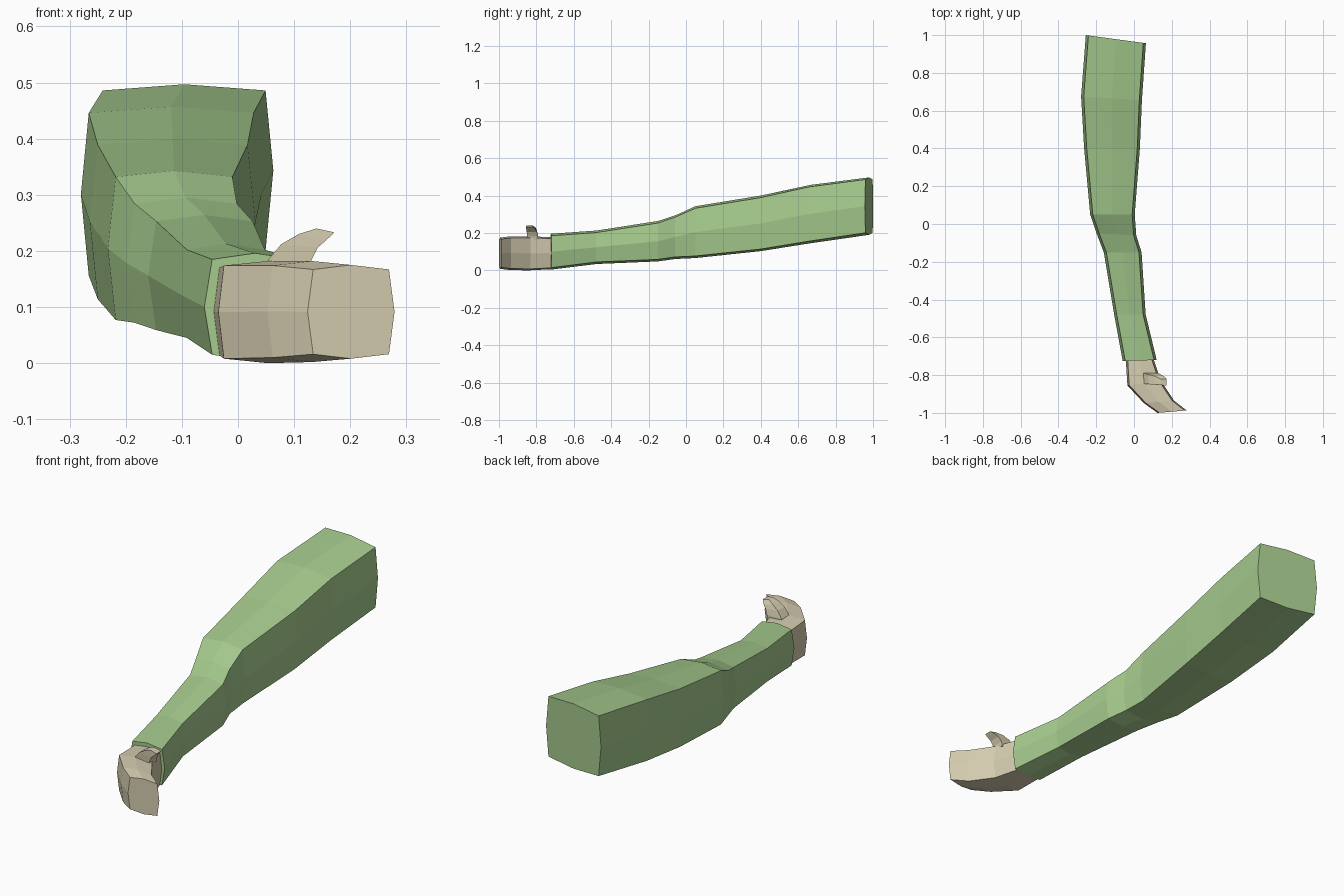
import bpy, bmesh
from mathutils import Vector

if "Cube" in bpy.data.objects:
    bpy.data.objects.remove(bpy.data.objects["Cube"])


def material(name, color):
    m = bpy.data.materials.new(name)
    m.diffuse_color = color
    m.use_nodes = True
    m.node_tree.nodes["Principled BSDF"].inputs["Base Color"].default_value = m.diffuse_color
    return m


def ring(lx, ly, rx, ry, zb, zt, inset=0.014, drop=0.014):
    """Eight-sided bulged box section between a left and a right edge."""
    l, r = Vector((lx, ly, 0)), Vector((rx, ry, 0))
    side = (r - l).normalized() * inset
    mid, zm = (l + r) / 2, (zb + zt) / 2
    pts = [(l, zm), (l + side, zb + drop), (mid, zb), (r - side, zb + drop),
           (r, zm), (r - side, zt - drop), (mid, zt), (l + side, zt - drop)]
    return [Vector((p.x, p.y, z)) for p, z in pts]


def loft(name, rings, mat):
    """Skin consecutive rings and cap both ends."""
    bm = bmesh.new()
    loops = [[bm.verts.new(p) for p in r] for r in rings]
    for a, b in zip(loops, loops[1:]):
        n = len(a)
        for i in range(n):
            j = (i + 1) % n
            bm.faces.new((a[i], a[j], b[j], b[i]))
    bm.faces.new(loops[0])
    bm.faces.new(loops[-1])
    bmesh.ops.recalc_face_normals(bm, faces=bm.faces)
    me = bpy.data.meshes.new(name)
    bm.to_mesh(me)
    bm.free()
    me.materials.append(mat)
    ob = bpy.data.objects.new(name, me)
    bpy.context.collection.objects.link(ob)
    return ob


green = material("sleeve_green", (0.38, 0.60, 0.27, 1))
skin = material("skin_tan", (0.66, 0.60, 0.43, 1))

# Sleeve: shoulder to wrist
sleeve = [
    (-0.255, 1.00, 0.063, 0.957, 0.190, 0.497),
    (-0.280, 0.675, 0.042, 0.655, 0.145, 0.457),
    (-0.264, 0.40, 0.031, 0.40, 0.103, 0.400),
    (-0.232, 0.05, 0.004, 0.05, 0.066, 0.343),
    (-0.198, -0.05, 0.012, -0.06, 0.061, 0.295),
    (-0.160, -0.15, 0.040, -0.15, 0.048, 0.264),
    (-0.105, -0.48, 0.062, -0.48, 0.034, 0.213),
    (-0.060, -0.725, 0.120, -0.72, 0.004, 0.196),
]
loft("sleeve", [ring(*s, drop=0.011) for s in sleeve], green)

# Mitten hand curling to one side
hand = [
    (-0.040, -0.70, 0.100, -0.70, 0.008, 0.178),
    (-0.043, -0.725, 0.105, -0.72, 0.006, 0.178),
    (-0.035, -0.855, 0.142, -0.83, 0.000, 0.182),
    (0.052, -0.948, 0.212, -0.935, 0.002, 0.182),
    (0.124, -1.00, 0.279, -0.987, 0.008, 0.175),
]
loft("hand", [ring(*h, inset=0.010, drop=0.008) for h in hand], skin)

# Thumb: flat hooked slab; (left x, z, right x, z, front y, back y)
thumb = [
    (0.045, 0.160, 0.125, 0.160, -0.845, -0.790),
    (0.052, 0.182, 0.130, 0.182, -0.845, -0.790),
    (0.077, 0.212, 0.142, 0.206, -0.848, -0.797),
    (0.108, 0.230, 0.158, 0.220, -0.850, -0.805),
    (0.140, 0.240, 0.172, 0.233, -0.852, -0.820),
]
loft("thumb", [[Vector((a, f, za)), Vector((b, f - 0.004, zb)),
                Vector((b, k, zb)), Vector((a, k, za))]
               for a, za, b, zb, f, k in thumb], skin)
